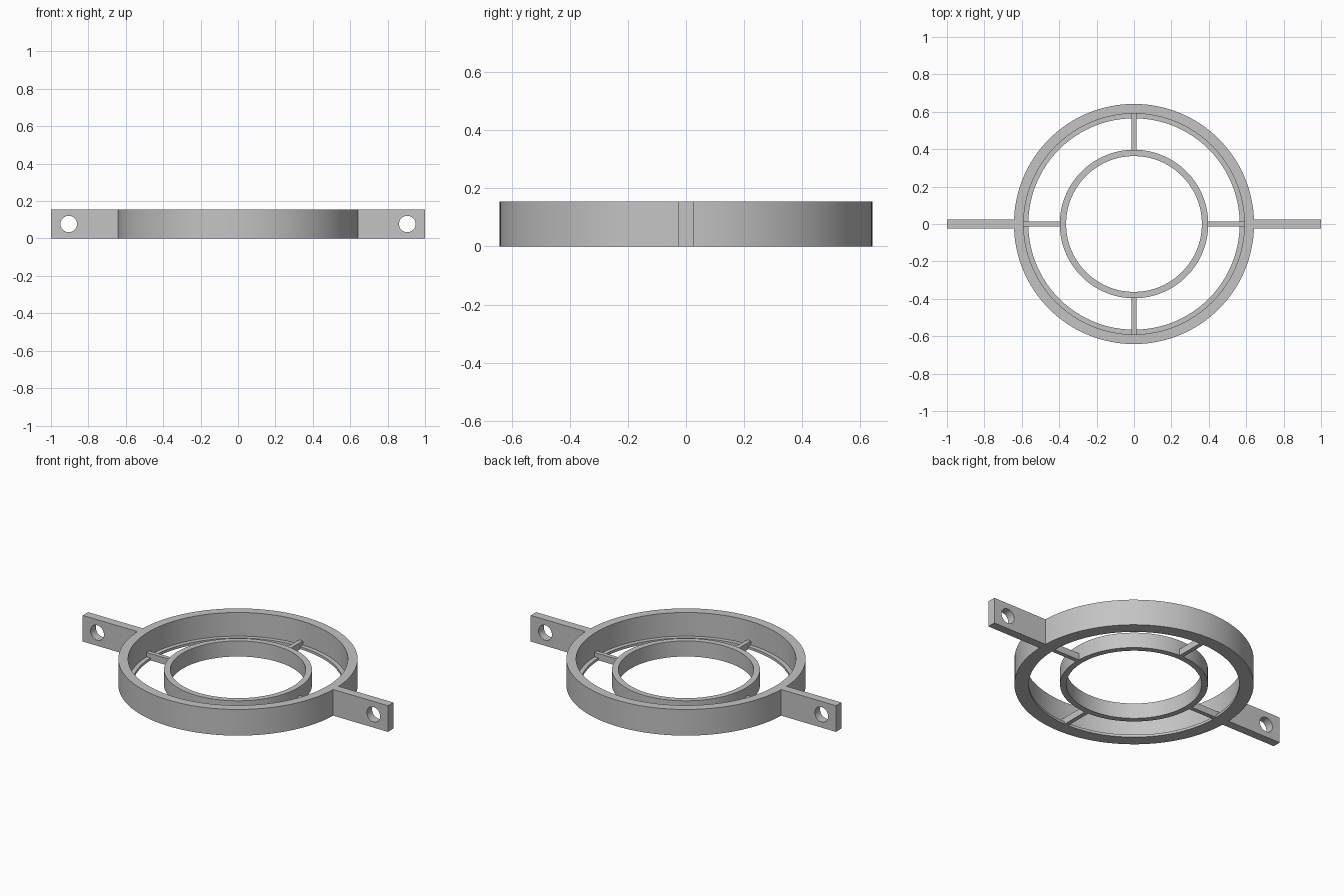
import bpy, math
from mathutils import Vector

cube = bpy.data.objects.get("Cube")
if cube:
    bpy.data.objects.remove(cube, do_unlink=True)

HEIGHT = 0.155
SEGMENTS = 128

grey = bpy.data.materials.new("plain_grey")
grey.use_nodes = True
grey.diffuse_color = (0.55, 0.55, 0.55, 1)
grey.node_tree.nodes["Principled BSDF"].inputs["Base Color"].default_value = grey.diffuse_color


def finish(obj):
    obj.data.materials.clear()
    obj.data.materials.append(grey)
    bpy.ops.object.select_all(action='DESELECT')
    obj.select_set(True)
    bpy.context.view_layer.objects.active = obj
    bpy.ops.object.shade_smooth_by_angle(angle=math.radians(30))


def lathe(name, profile):
    """Turn a closed (radius, height) profile around z."""
    n = len(profile)
    verts, faces = [], []
    for i in range(SEGMENTS):
        a = 2 * math.pi * i / SEGMENTS
        verts += [(r * math.cos(a), r * math.sin(a), z) for r, z in profile]
        j = (i + 1) % SEGMENTS
        for k in range(n):
            m = (k + 1) % n
            faces.append((i * n + k, j * n + k, j * n + m, i * n + m))
    mesh = bpy.data.meshes.new(name)
    mesh.from_pydata(verts, [], faces)
    obj = bpy.data.objects.new(name, mesh)
    bpy.context.collection.objects.link(obj)
    finish(obj)


def box(name, low, high, turn=0):
    """Box between two corners, turned around the model's z axis."""
    low, high = Vector(low), Vector(high)
    bpy.ops.mesh.primitive_cube_add(size=1)
    obj = bpy.context.object
    obj.name = name
    size, mid = high - low, (low + high) / 2
    for v in obj.data.vertices:
        v.co = Vector(a * b for a, b in zip(v.co, size)) + mid
    obj.rotation_euler.z = turn
    return obj


# Outer ring with a thin ledge inside its lower edge
lathe("outer_ring", [(0.565, 0), (0.642, 0), (0.642, HEIGHT),
                     (0.59, HEIGHT), (0.59, 0.015), (0.565, 0.015)])

# Lower inner ring
lathe("inner_ring", [(0.363, 0), (0.397, 0), (0.397, 0.092), (0.363, 0.092)])

# Four spokes joining the rings
for i, side in enumerate(("left", "back", "right", "front")):
    finish(box(side + "_spoke", (0.385, -0.0125, 0), (0.595, 0.0125, 0.04),
               i * math.pi / 2))

# Two mounting tabs, each with a drilled hole
for side, turn in (("left", 0), ("right", math.pi)):
    tab = box(side + "_tab", (0.62, -0.025, 0), (1, 0.025, HEIGHT), turn)
    bpy.ops.mesh.primitive_cylinder_add(
        vertices=48, radius=0.044, depth=0.2,
        location=(0.905 * math.cos(turn), 0, HEIGHT / 2),
        rotation=(math.pi / 2, 0, 0))
    drill = bpy.context.object
    drill.hide_render = True
    cut = tab.modifiers.new("hole", 'BOOLEAN')
    cut.operation = 'DIFFERENCE'
    cut.solver = 'EXACT'
    cut.object = drill
    bpy.context.view_layer.objects.active = tab
    bpy.ops.object.modifier_apply(modifier=cut.name)
    bpy.data.objects.remove(drill, do_unlink=True)
    finish(tab)
